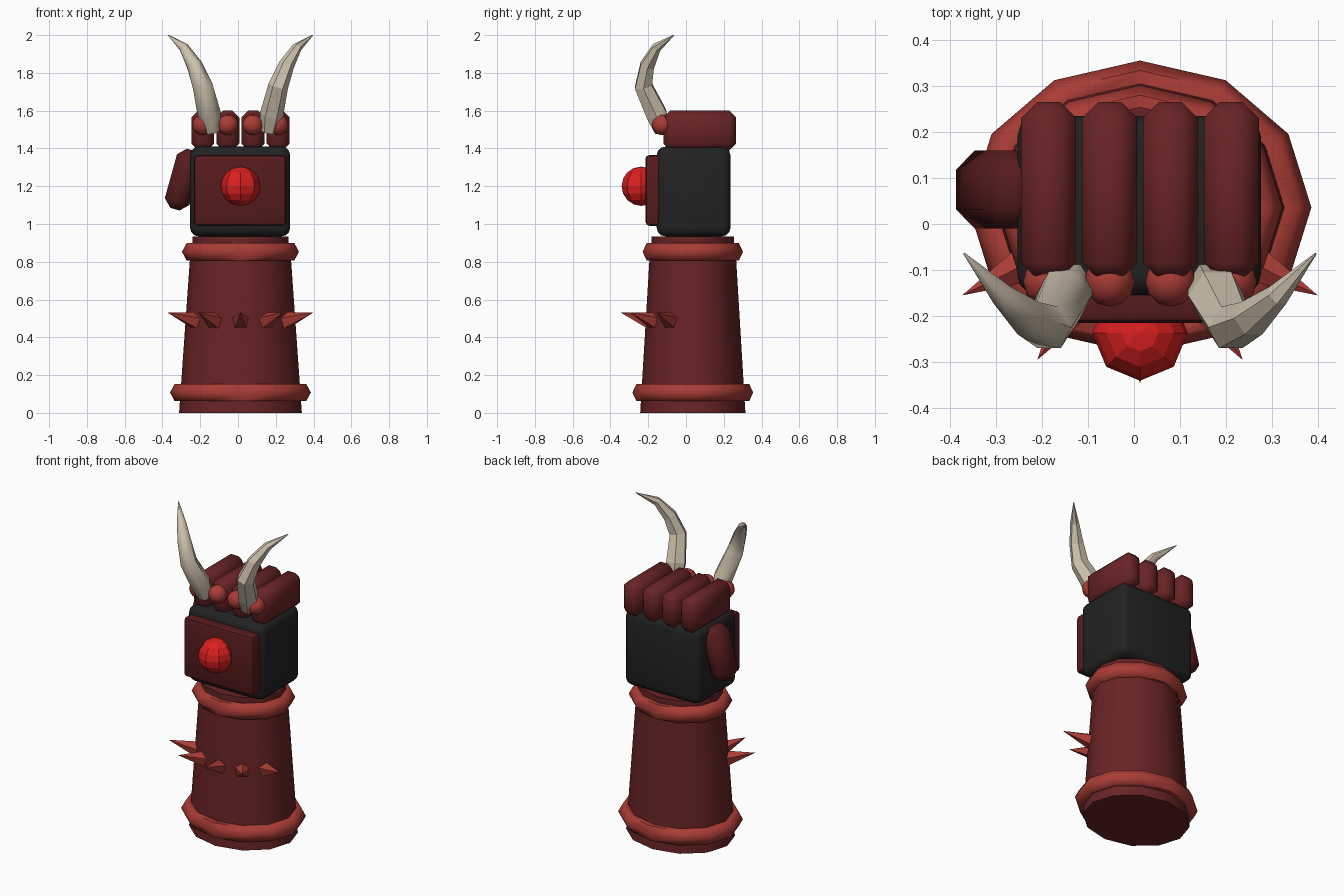
import bpy, bmesh, math
from mathutils import Vector, Matrix

cube = bpy.data.objects.get("Cube")
if cube:
    bpy.data.objects.remove(cube, do_unlink=True)

CX, CY = 0.013, 0.036      # centre axis of the forearm
SQUASH = 0.857             # forearm is oval
TAU = math.tau


def material(name, rgb):
    m = bpy.data.materials.new(name)
    m.use_nodes = True
    m.diffuse_color = (*rgb, 1)
    node = next(n for n in m.node_tree.nodes if n.type == 'BSDF_PRINCIPLED')
    node.inputs["Base Color"].default_value = (*rgb, 1)
    node.inputs["Roughness"].default_value = 0.7
    return m


DARK_RED = material("dark_red", (0.14, 0.017, 0.018))
DEEP_RED = material("deep_red", (0.095, 0.011, 0.012))
TRIM_RED = material("trim_red", (0.40, 0.045, 0.036))
GEM_RED = material("gem_red", (0.72, 0.014, 0.014))
BLACK = material("black", (0.016, 0.016, 0.016))
BONE = material("bone", (0.62, 0.54, 0.42))


def finish(bm, name, mat, smooth=None):
    bmesh.ops.recalc_face_normals(bm, faces=bm.faces)
    mesh = bpy.data.meshes.new(name)
    bm.to_mesh(mesh)
    bm.free()
    mesh.materials.append(mat)
    ob = bpy.data.objects.new(name, mesh)
    bpy.context.collection.objects.link(ob)
    if smooth:
        bpy.ops.object.select_all(action='DESELECT')
        ob.select_set(True)
        bpy.context.view_layer.objects.active = ob
        bpy.ops.object.shade_smooth_by_angle(angle=math.radians(smooth))
    return ob


def skin(bm, rings, cap=True, loop=False):
    """Bridge a list of point rings with quads."""
    rows = [[bm.verts.new(p) for p in ring] for ring in rings]
    n = len(rows[0])
    pairs = list(zip(rows, rows[1:])) + ([(rows[-1], rows[0])] if loop else [])
    for a, b in pairs:
        for i in range(n):
            j = (i + 1) % n
            bm.faces.new((a[i], a[j], b[j], b[i]))
    if cap and not loop:
        bm.faces.new(rows[0])
        bm.faces.new(rows[-1])


def oval(r, z, n=12):
    return [(CX + r * math.cos(TAU * i / n), CY + SQUASH * r * math.sin(TAU * i / n), z)
            for i in range(n)]


def box(name, centre, size, bevel, mat, segments=1, tilt=0, smooth=None):
    bm = bmesh.new()
    bmesh.ops.create_cube(bm, size=1)
    bmesh.ops.scale(bm, vec=size, verts=bm.verts)
    bmesh.ops.bevel(bm, geom=bm.edges[:], offset=bevel, segments=segments,
                    profile=0.5, affect='EDGES')
    bmesh.ops.transform(bm, verts=bm.verts,
                        matrix=Matrix.Translation(centre) @ Matrix.Rotation(tilt, 4, 'Y'))
    return finish(bm, name, mat, smooth)


def ball(name, centre, r, seg, rings, mat, smooth=None):
    bm = bmesh.new()
    bmesh.ops.create_uvsphere(bm, u_segments=seg, v_segments=rings, radius=r,
                              matrix=Matrix.Translation(centre))
    return finish(bm, name, mat, smooth)


# Forearm cuff with a short collar under the hand
bm = bmesh.new()
skin(bm, [oval(0.325, 0), oval(0.263, 0.88)])
finish(bm, "cuff", DARK_RED, 40)
bm = bmesh.new()
skin(bm, [oval(0.255, 0.85), oval(0.255, 0.935)])
finish(bm, "collar", DARK_RED, 40)

# Raised oval rings with a hexagonal section
for name, r, z in (("lower_ring", 0.323, 0.108), ("upper_ring", 0.260, 0.853)):
    bm = bmesh.new()
    section = [(r + 0.05 * math.cos(TAU * k / 6), z + 0.053 * math.sin(TAU * k / 6))
               for k in range(6)]
    skin(bm, [oval(*p) for p in section], loop=True)
    finish(bm, name, TRIM_RED, 65)

# Five spikes fanned across the front
for k in range(5):
    a = math.radians(-150 + 30 * k)
    out = Vector((math.cos(a), SQUASH * math.sin(a), 0))
    base = Vector((CX, CY, 0.485)) + out * 0.265
    tip = Vector((CX, CY, 0.532)) + out * 0.447
    axis = tip - base
    bm = bmesh.new()
    bmesh.ops.create_cone(bm, cap_ends=True, segments=5, radius1=0.05, radius2=0,
                          depth=axis.length)
    bmesh.ops.transform(bm, verts=bm.verts, matrix=Matrix.Translation((base + tip) / 2)
                        @ axis.to_track_quat('Z', 'Y').to_matrix().to_4x4())
    finish(bm, f"spike_{k + 1}", TRIM_RED)

# Palm block, back plate and gem
box("palm", (0.011, 0.04, 1.172), (0.53, 0.39, 0.475), 0.045, BLACK, 3, smooth=40)
box("back_plate", (0.011, -0.17, 1.178), (0.49, 0.09, 0.375), 0.022, DEEP_RED, 2, smooth=40)
ball("gem", (CX, -0.237, 1.2), 0.104, 8, 8, GEM_RED)

# Curled fingers and knuckles
for k in range(4):
    x = -0.186 + 0.1327 * k
    box(f"finger_{k + 1}", (x, 0.073, 1.495), (0.12, 0.385, 0.21), 0.035, DARK_RED, smooth=50)
    ball(f"knuckle_{k + 1}", (x, -0.125, 1.525), 0.055, 12, 8, TRIM_RED, 60)

# Thumb
box("thumb", (-0.29, 0.075, 1.235), (0.135, 0.17, 0.325), 0.042, DEEP_RED, tilt=0.27, smooth=50)

# Horns: tapering six-sided sweep, mirrored (x offset from centre, y, z, radius)
path = [(0.15, -0.125, 1.49, 0.045), (0.165, -0.155, 1.58, 0.062), (0.2, -0.225, 1.73, 0.053),
        (0.243, -0.205, 1.84, 0.042), (0.3, -0.155, 1.935, 0.026), (0.383, -0.064, 2.0, 0.002)]
for name, side, smooth in (("left_horn", 1, None), ("right_horn", -1, 60)):
    pts = [Vector((CX + side * p[0], p[1], p[2])) for p in path]
    rings = []
    for i, p in enumerate(pts):
        d = (pts[min(i + 1, len(pts) - 1)] - pts[max(i - 1, 0)]).normalized()
        u = d.cross(Vector((0, 1, 0))).normalized()
        v = d.cross(u)
        rings.append([p + path[i][3] * (u * math.cos(TAU * k / 6) + v * math.sin(TAU * k / 6))
                      for k in range(6)])
    bm = bmesh.new()
    skin(bm, rings)
    finish(bm, name, BONE, smooth)
